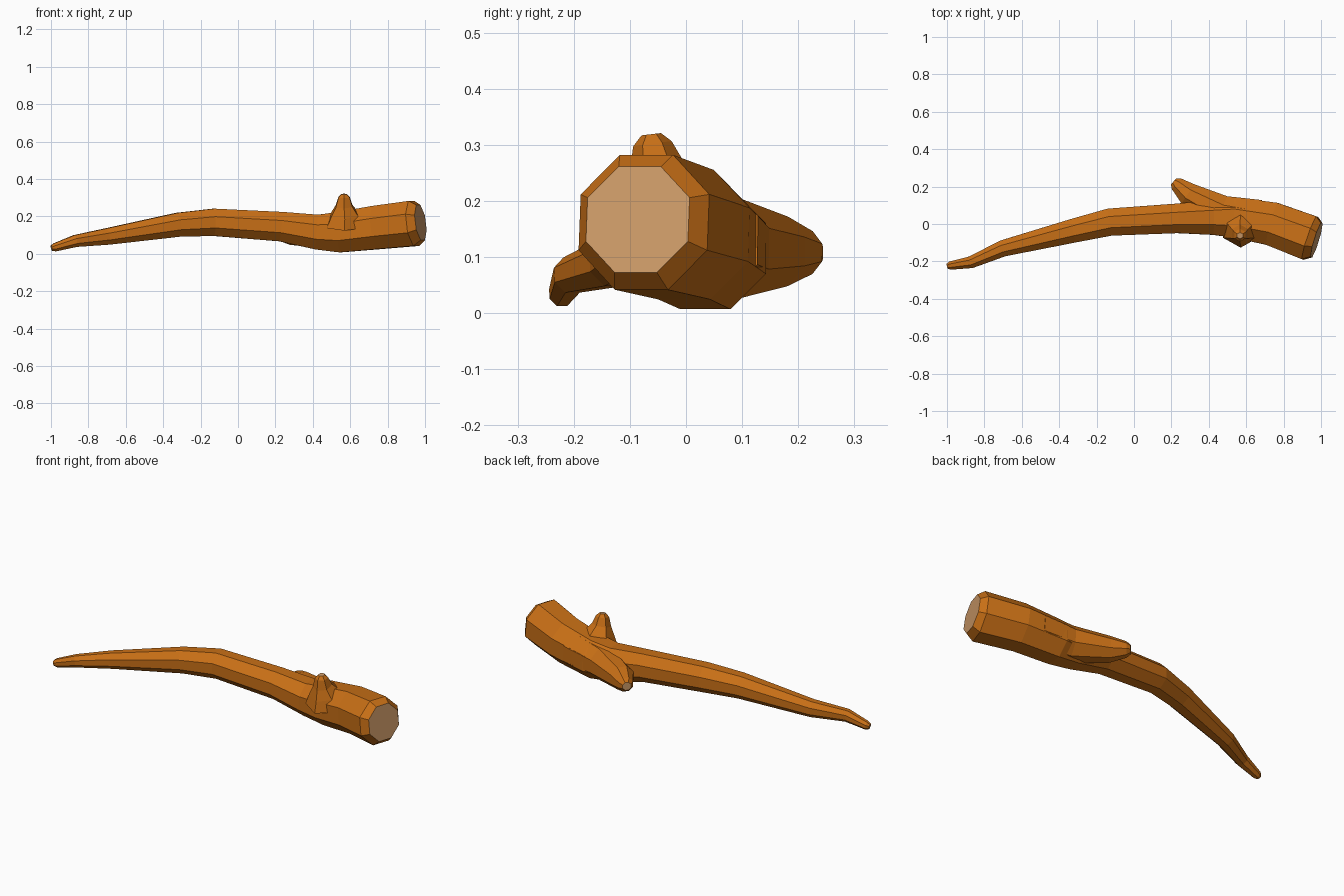
import bpy, bmesh, math
from mathutils import Vector

if "Cube" in bpy.data.objects:
    bpy.data.objects.remove(bpy.data.objects["Cube"])


def material(name, color):
    m = bpy.data.materials.new(name)
    m.diffuse_color = (*color, 1)
    m.use_nodes = True
    m.node_tree.nodes["Principled BSDF"].inputs["Base Color"].default_value = m.diffuse_color
    return m


BARK = material("bark", (0.58, 0.16, 0.008))
CUT = material("cut_wood", (0.62, 0.33, 0.14))


def limb(name, stations, sides=8, ref=(0, 0, 1), cut_start=False):
    """Skin rings along stations (x, y, z, half width); end faces are cut wood."""
    pts = [Vector(s[:3]) for s in stations]
    bm = bmesh.new()
    rings = []
    for i, p in enumerate(pts):
        a, b = pts[max(i - 1, 0)], pts[min(i + 1, len(pts) - 1)]
        t = (p - a).normalized() + (b - p).normalized()
        t.normalize()
        side = Vector(ref).cross(t).normalized()
        up = t.cross(side)
        r = stations[i][3] / math.cos(math.pi / sides)
        ring = []
        for k in range(sides):
            ang = 2 * math.pi * (k + 0.5) / sides
            ring.append(bm.verts.new(p + r * (math.cos(ang) * side + math.sin(ang) * up)))
        rings.append(ring)
    for lo, hi in zip(rings, rings[1:]):
        for k in range(sides):
            n = (k + 1) % sides
            bm.faces.new((lo[k], lo[n], hi[n], hi[k]))
    start = bm.faces.new(rings[0][::-1])
    start.material_index = int(cut_start)
    bm.faces.new(rings[-1]).material_index = 1
    bmesh.ops.recalc_face_normals(bm, faces=bm.faces)
    me = bpy.data.meshes.new(name)
    bm.to_mesh(me)
    bm.free()
    me.materials.append(BARK)
    me.materials.append(CUT)
    ob = bpy.data.objects.new(name, me)
    bpy.context.collection.objects.link(ob)
    return ob


# Main stick, from thin tip to the thick sawn end
limb("main_stick", [
    (-0.997, -0.226, 0.030, 0.014),
    (-0.980, -0.222, 0.034, 0.022),
    (-0.87, -0.204, 0.068, 0.032),
    (-0.70, -0.130, 0.092, 0.044),
    (-0.32, -0.035, 0.155, 0.064),
    (-0.13, 0.010, 0.168, 0.073),
    (0.23, 0.030, 0.145, 0.079),
    (0.42, 0.035, 0.116, 0.093),
    (0.54, 0.035, 0.115, 0.108),
    (0.74, 0.000, 0.140, 0.116),
    (0.94, -0.075, 0.162, 0.121),
    (0.976, -0.086, 0.167, 0.095)], cut_start=True)

# Side branch stub splitting off to the back
limb("side_branch", [
    (0.66, 0.025, 0.130, 0.105),
    (0.47, 0.065, 0.115, 0.088),
    (0.29, 0.160, 0.110, 0.062),
    (0.228, 0.214, 0.108, 0.038),
    (0.212, 0.228, 0.108, 0.022)])

# Small knot stub pointing up
limb("knot_stub", [
    (0.57, -0.020, 0.150, 0.095),
    (0.57, -0.035, 0.210, 0.072),
    (0.567, -0.052, 0.255, 0.044),
    (0.567, -0.060, 0.302, 0.030),
    (0.567, -0.062, 0.319, 0.015)], sides=6, ref=(0, 1, 0))
